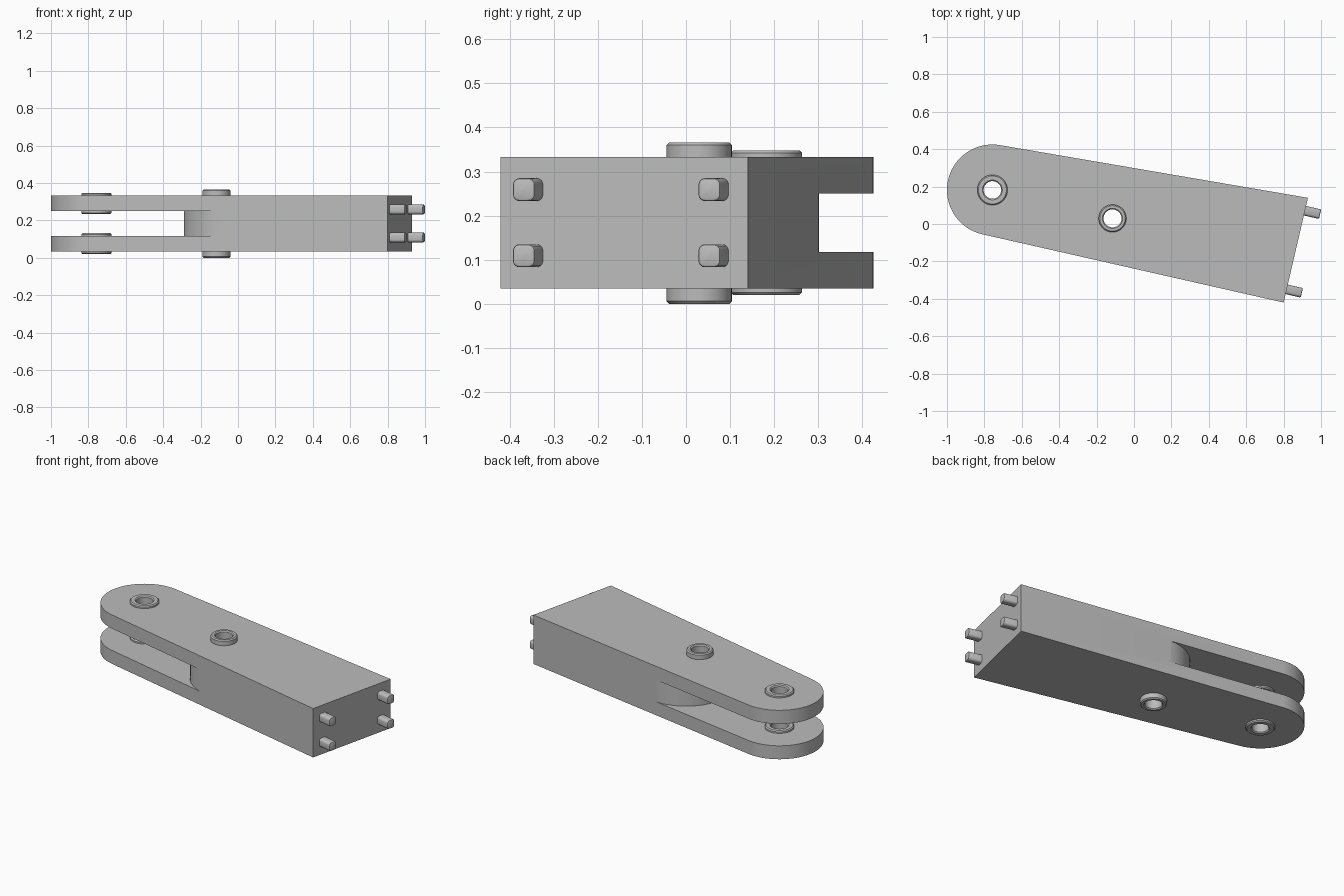
import bpy
import bmesh
from math import radians, cos, sin, pi
from mathutils import Matrix, Vector

cube = bpy.data.objects.get("Cube")
if cube:
    bpy.data.objects.remove(cube, do_unlink=True)

grey = bpy.data.materials.new("plain_grey")
grey.use_nodes = True
COLOUR = (0.5, 0.5, 0.5, 1)
grey.diffuse_color = COLOUR
grey.node_tree.nodes["Principled BSDF"].inputs["Base Color"].default_value = COLOUR

# Main dimensions
BOTTOM, TOP = 0.035, 0.333
SLOT_LOW, SLOT_HIGH = 0.117, 0.25
MIDDLE = (BOTTOM + TOP) / 2
TIP = Vector((-0.757, 0.182))
TIP_RADIUS = 0.243
INNER = Vector((-0.026, 0.037))
INNER_RADIUS = 0.264
PIVOT = Vector((-0.115, 0.03))
END_BACK, END_FRONT = Vector((0.93, 0.14)), Vector((0.80, -0.42))
BACK_ANGLE, FRONT_ANGLE = radians(80.2), radians(257.2)


def finish(name, bm):
    bmesh.ops.recalc_face_normals(bm, faces=bm.faces)
    mesh = bpy.data.meshes.new(name)
    bm.to_mesh(mesh)
    bm.free()
    mesh.materials.append(grey)
    obj = bpy.data.objects.new(name, mesh)
    bpy.context.collection.objects.link(obj)
    return obj


def activate(obj):
    bpy.ops.object.select_all(action="DESELECT")
    obj.select_set(True)
    bpy.context.view_layer.objects.active = obj


def smooth(obj):
    activate(obj)
    bpy.ops.object.shade_smooth_by_angle(angle=radians(30))


def arc(centre, radius, start, end, steps):
    angles = [start + (end - start) * i / steps for i in range(steps + 1)]
    return [centre + radius * Vector((cos(a), sin(a))) for a in angles]


def prism(name, outline, low, high):
    bm = bmesh.new()
    face = bm.faces.new([bm.verts.new((p.x, p.y, low)) for p in outline])
    made = bmesh.ops.extrude_face_region(bm, geom=[face])["geom"]
    verts = [v for v in made if isinstance(v, bmesh.types.BMVert)]
    bmesh.ops.translate(bm, verts=verts, vec=(0, 0, high - low))
    return finish(name, bm)


def cut(obj, cutter):
    cutter.hide_render = True
    mod = obj.modifiers.new("cut", "BOOLEAN")
    mod.operation = "DIFFERENCE"
    mod.solver = "EXACT"
    mod.object = cutter
    activate(obj)
    bpy.ops.object.modifier_apply(modifier=mod.name)
    bpy.data.objects.remove(cutter, do_unlink=True)


def bushing(name, centre, outer, hole, low, high):
    # Ring with small chamfers on both rims, turned from a closed profile
    c = 0.006
    profile = [(hole, low + c), (hole + c, low), (outer - c, low), (outer, low + c),
               (outer, high - c), (outer - c, high), (hole + c, high), (hole, high - c)]
    bm = bmesh.new()
    verts = [bm.verts.new((r, 0, z)) for r, z in profile]
    edges = [bm.edges.new((v, verts[i - 1])) for i, v in enumerate(verts)]
    bmesh.ops.spin(bm, geom=verts + edges, cent=(0, 0, 0), axis=(0, 0, 1),
                   angle=2 * pi, steps=48, use_merge=True)
    bmesh.ops.remove_doubles(bm, verts=bm.verts, dist=0.0001)
    bmesh.ops.translate(bm, verts=bm.verts, vec=(centre.x, centre.y, 0))
    smooth(finish(name, bm))


# Tapered forked body: round tip, slanted flat end
body = prism("forked_body", arc(TIP, TIP_RADIUS, BACK_ANGLE, FRONT_ANGLE, 48)
             + [END_FRONT, END_BACK], BOTTOM, TOP)

# Slot between the fork plates, ending on a bulging round wall
wall = arc(INNER, INNER_RADIUS, BACK_ANGLE, FRONT_ANGLE, 48)
outside = arc(INNER, 0.4, FRONT_ANGLE, BACK_ANGLE, 1)
slot = wall + [outside[0], Vector((-1.2, -0.5)), Vector((-1.2, 0.6)), outside[1]]
cut(body, prism("slot_cutter", slot, SLOT_LOW, SLOT_HIGH))

# Through holes for the bushings
for centre in (TIP, PIVOT):
    circle = arc(centre, 0.06, 0, 2 * pi, 48)[:-1]
    cut(body, prism("hole_cutter", circle, -0.1, 0.5))
smooth(body)

# Bushings
bushing("lower_tip_bushing", TIP, 0.081, 0.047, 0.02, 0.132)
bushing("upper_tip_bushing", TIP, 0.081, 0.047, 0.235, 0.348)
bushing("middle_bushing", PIVOT, 0.074, 0.048, 0, 0.366)

# Rounded square pins on the flat end
along = (END_BACK - END_FRONT).normalized()
normal = Vector((along.y, -along.x))
turn = Matrix.Rotation(normal.angle_signed(Vector((1, 0))), 4, "Z")
for side, t in (("front", 0.126), ("back", 0.877)):
    for level, z in (("lower", MIDDLE - 0.075), ("upper", MIDDLE + 0.075)):
        bm = bmesh.new()
        bmesh.ops.create_cube(bm, size=1, matrix=Matrix.Diagonal((0.126, 0.052, 0.052, 1)))
        long_edges = [e for e in bm.edges
                      if abs(e.verts[0].co.x - e.verts[1].co.x) > 0.1]
        bmesh.ops.bevel(bm, geom=long_edges, offset=0.015, segments=4,
                        profile=0.5, affect="EDGES")
        rim = [e for e in bm.edges if all(v.co.x > 0.06 for v in e.verts)]
        bmesh.ops.bevel(bm, geom=rim, offset=0.006, segments=2,
                        profile=0.5, affect="EDGES")
        spot = END_FRONT.lerp(END_BACK, t) + normal * 0.02
        bmesh.ops.transform(bm, verts=bm.verts,
                            matrix=Matrix.Translation((spot.x, spot.y, z)) @ turn)
        smooth(finish(f"{level}_{side}_pin", bm))
